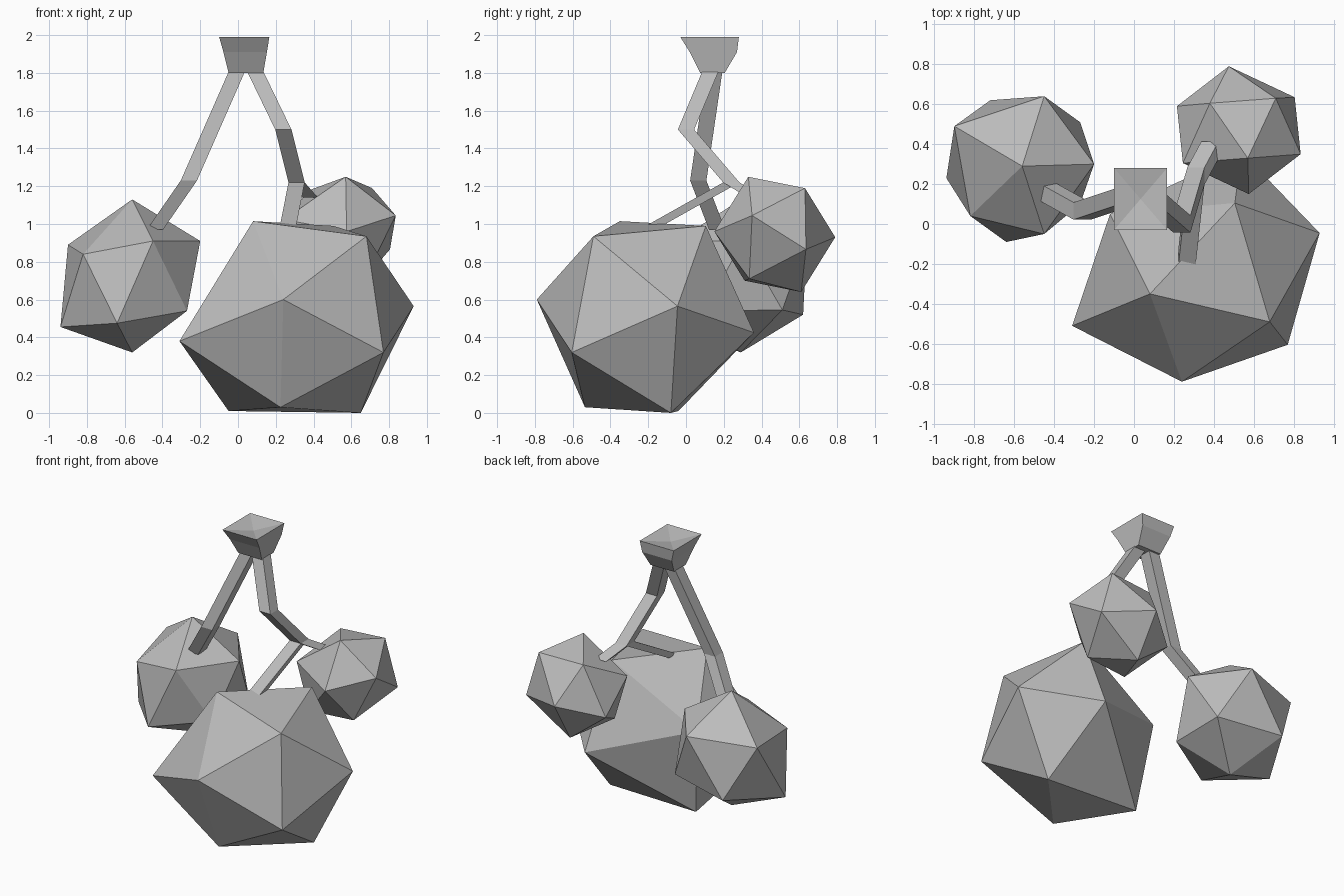
import bpy
import bmesh
from mathutils import Vector

if "Cube" in bpy.data.objects:
    bpy.data.objects.remove(bpy.data.objects["Cube"], do_unlink=True)

# One plain grey for everything
GREY = (0.5, 0.5, 0.5, 1.0)
grey = bpy.data.materials.new("plain_grey")
grey.use_nodes = True
grey.diffuse_color = GREY
grey.node_tree.nodes["Principled BSDF"].inputs["Base Color"].default_value = GREY


def finish(name, bm):
    """Turn a bmesh into a flat shaded, grey object."""
    bmesh.ops.recalc_face_normals(bm, faces=bm.faces)
    mesh = bpy.data.meshes.new(name)
    bm.to_mesh(mesh)
    bm.free()
    mesh.materials.append(grey)
    obj = bpy.data.objects.new(name, mesh)
    bpy.context.collection.objects.link(obj)
    return obj


def berry(name, points):
    """Twenty-sided faceted fruit, wrapped around its corner points."""
    bm = bmesh.new()
    for point in points:
        bm.verts.new(point)
    bmesh.ops.convex_hull(bm, input=bm.verts)
    return finish(name, bm)


def mirrored_through(centre, points):
    """Add the opposite corner of every point."""
    c = Vector(centre)
    return points + [tuple(2 * c - Vector(p)) for p in points]


def loft(name, sections, dent=0.0):
    """Join level rectangles (centre, half width, half depth) into a tube."""
    bm = bmesh.new()
    rings = []
    for (x, y, z), w, d in sections:
        corners = ((-w, -d), (w, -d), (w, d), (-w, d))
        rings.append([bm.verts.new((x + dx, y + dy, z)) for dx, dy in corners])
    for lower, upper in zip(rings, rings[1:]):
        for i in range(4):
            j = (i + 1) % 4
            bm.faces.new((lower[i], lower[j], upper[j], upper[i]))
    bm.faces.new(rings[0])
    lid = bm.faces.new(rings[-1])
    if dent:
        lid.normal_update()
        bmesh.ops.poke(bm, faces=[lid], offset=-dent)
    return finish(name, bm)


def stalk(name, path, half=0.043):
    return loft(name, [(point, half, half) for point in path])


# Large front berry, pulled out of shape on one side
berry("large_berry", [
    (0.24, -0.79, 0.60), (0.68, -0.49, 0.935), (0.77, -0.605, 0.32),
    (0.08, -0.35, 1.015), (-0.31, -0.51, 0.38), (0.93, -0.045, 0.565),
    (0.225, -0.535, 0.03), (0.65, -0.08, 0.0), (0.505, 0.105, 0.99),
    (-0.05, -0.04, 0.01), (-0.12, 0.05, 0.63), (0.54, 0.36, 0.425)])

# Medium berry, standing on a corner
berry("medium_berry", [
    (-0.56, 0.29, 1.13), (-0.56, 0.29, 0.32),
    (-0.90, 0.49, 0.89), (-0.82, 0.04, 0.84), (-0.45, -0.05, 0.91),
    (-0.20, 0.30, 0.91), (-0.45, 0.64, 0.91),
    (-0.94, 0.23, 0.455), (-0.64, -0.09, 0.475), (-0.27, 0.10, 0.54),
    (-0.27, 0.51, 0.545), (-0.72, 0.62, 0.52)])

# Small rear berry, the same on opposite sides
berry("small_berry", mirrored_through((0.525, 0.47, 0.945), [
    (0.57, 0.33, 1.25), (0.71, 0.63, 1.19), (0.38, 0.605, 1.18),
    (0.835, 0.35, 1.045), (0.805, 0.635, 0.866), (0.575, 0.15, 0.96)]))

# Stalks, bent at level joints
stalk("medium_berry_stalk",
      [(-0.005, 0.15, 1.81), (-0.26, 0.065, 1.23), (-0.44, 0.165, 0.97)])
stalk("small_berry_stalk",
      [(0.09, 0.13, 1.81), (0.24, 0.0, 1.50), (0.31, 0.24, 1.22), (0.38, 0.37, 1.14)])
stalk("large_berry_stalk",
      [(0.31, 0.24, 1.22), (0.265, -0.17, 0.99)])

# Flared cap with a dented top
loft("stalk_cap", [
    ((0.042, 0.14, 1.80), 0.092, 0.065),
    ((0.038, 0.145, 1.91), 0.115, 0.125),
    ((0.033, 0.125, 1.99), 0.133, 0.155)], dent=0.03)
